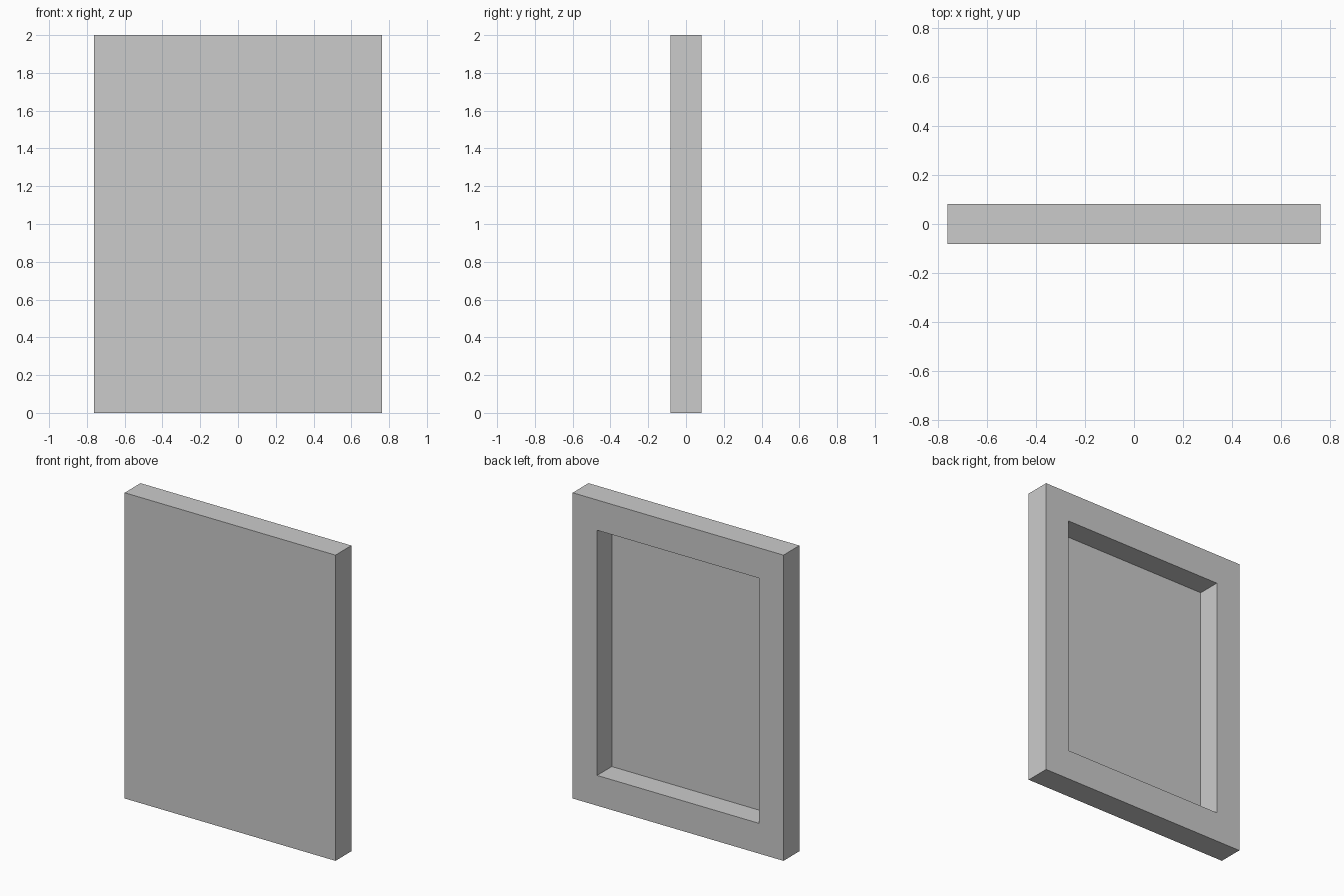
import bpy
import bmesh

if "Cube" in bpy.data.objects:
    bpy.data.objects.remove(bpy.data.objects["Cube"])

W, D, H = 1.526, 0.164, 2.0      # outer size
SIDE, END = 0.177, 0.198         # rim widths: sides, top and bottom
RECESS = 0.152                   # depth of the pocket in the back

# Solid slab standing on the ground
bm = bmesh.new()
bmesh.ops.create_cube(bm, size=1)
bmesh.ops.scale(bm, vec=(W, D, H), verts=bm.verts)

# Inset the back face into a rim, then push the inner face in as a pocket
back = max(bm.faces, key=lambda f: f.calc_center_median().y)
bmesh.ops.inset_region(bm, faces=[back], thickness=0.1, use_even_offset=True)
for v in back.verts:
    v.co.x = (W / 2 - SIDE) * (1 if v.co.x > 0 else -1)
    v.co.z = (H / 2 - END) * (1 if v.co.z > 0 else -1)
pocket = bmesh.ops.extrude_discrete_faces(bm, faces=[back])["faces"][0]
bmesh.ops.translate(bm, vec=(0, -RECESS, 0), verts=pocket.verts)
bmesh.ops.translate(bm, vec=(0, 0, H / 2), verts=bm.verts)
bmesh.ops.recalc_face_normals(bm, faces=bm.faces)

mesh = bpy.data.meshes.new("framed_panel")
bm.to_mesh(mesh)
bm.free()
bpy.context.collection.objects.link(bpy.data.objects.new("framed_panel", mesh))
